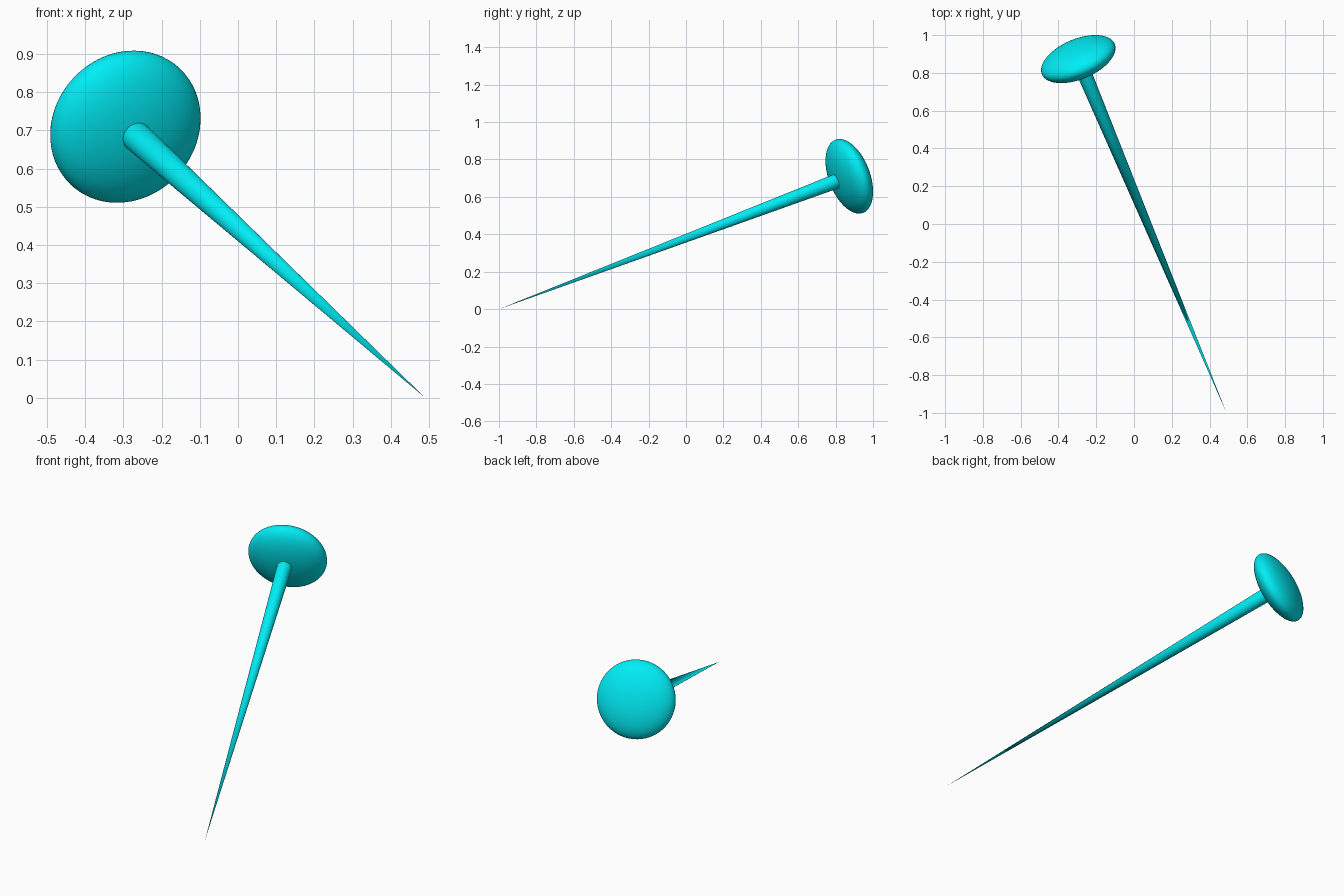
import bpy
from mathutils import Vector

if "Cube" in bpy.data.objects:
    bpy.data.objects.remove(bpy.data.objects["Cube"])

tip = Vector((0.49, -1.0, 0.0))
head_centre = Vector((-0.295, 0.873, 0.71))
axis = head_centre - tip
rot = axis.to_track_quat('Z', 'Y').to_euler()

cyan = bpy.data.materials.new("cyan")
cyan.diffuse_color = (0.0, 0.85, 0.92, 1)
cyan.use_nodes = True
cyan.node_tree.nodes["Principled BSDF"].inputs["Base Color"].default_value = cyan.diffuse_color


def finish(name):
    ob = bpy.context.object
    ob.name = name
    ob.data.materials.append(cyan)
    bpy.ops.object.shade_smooth_by_angle()
    return ob


# Needle: long cone tapering from the head to the point
bpy.ops.mesh.primitive_cone_add(vertices=48, radius1=0.0, radius2=0.041,
                                depth=axis.length,
                                location=(tip + head_centre) / 2, rotation=rot)
finish("needle")

# Head: flattened ball square to the needle
bpy.ops.mesh.primitive_uv_sphere_add(segments=64, ring_count=32, radius=1,
                                     location=head_centre, rotation=rot)
head = finish("pin_head")
head.scale = (0.209, 0.209, 0.086)
